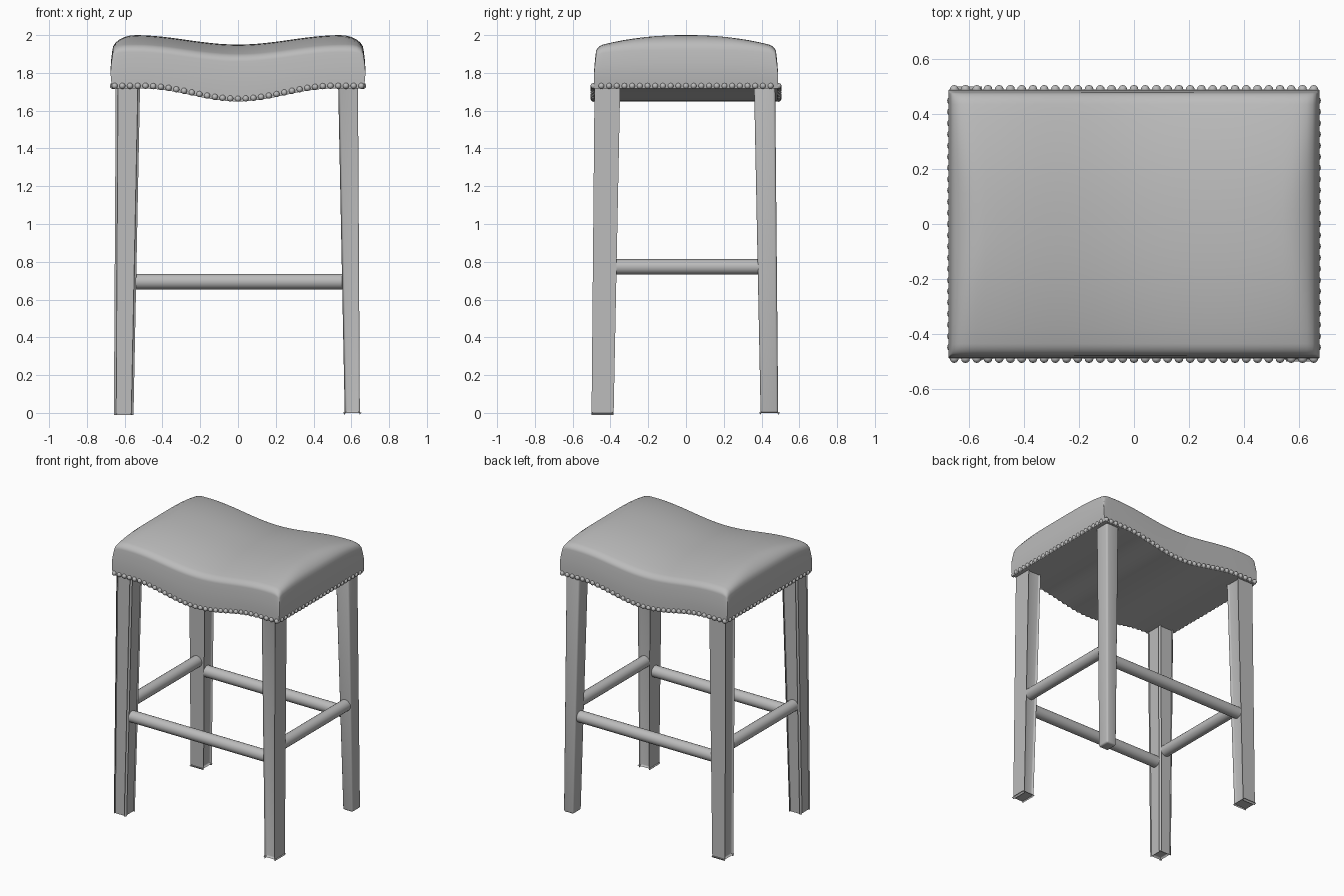
import bpy, bmesh, math
from mathutils import Matrix, Vector

if "Cube" in bpy.data.objects:
    bpy.data.objects.remove(bpy.data.objects["Cube"])

grey = bpy.data.materials.new("warm_grey")
grey.diffuse_color = (0.5, 0.5, 0.5, 1)
grey.use_nodes = True
grey.node_tree.nodes["Principled BSDF"].inputs["Base Color"].default_value = grey.diffuse_color


def finish(bm, name, angle=40):
    bmesh.ops.recalc_face_normals(bm, faces=bm.faces[:])
    me = bpy.data.meshes.new(name)
    bm.to_mesh(me)
    bm.free()
    ob = bpy.data.objects.new(name, me)
    bpy.context.collection.objects.link(ob)
    me.materials.append(grey)
    bpy.ops.object.select_all(action='DESELECT')
    ob.select_set(True)
    bpy.context.view_layer.objects.active = ob
    bpy.ops.object.shade_smooth_by_angle(angle=math.radians(angle))
    return ob


# Saddle seat: shaped top, bulging walls, curved underside
TX, TY = 0.665, 0.477     # half size at the top rim
BX, BY = 0.665, 0.488     # half size at the bottom rim


def lower_edge(x):
    return 1.683 - 0.034 * math.cos(math.pi * min(abs(x) / 0.5, 1))


def edge_drop(v, start, end, depth):
    t = min(max((abs(v) - start) / (end - start), 0), 1)
    return depth * (1 - math.sqrt(1 - t * t))


def top_height(x, y):
    saddle = 1.95 + 0.025 * (1 - math.cos(math.pi * min(abs(x) / 0.55, 1)))
    across = 0.058 * (abs(y) / 0.47) ** 2.2 + edge_drop(y, 0.435, TY, 0.03)
    return saddle - math.hypot(across, edge_drop(x, 0.54, TX, 0.08))


def samples(inner, outer, n):
    flat = [inner * (2 * i / n - 1) for i in range(n + 1)]
    rim = [inner + (outer - inner) * math.sin(math.pi / 2 * k / 6) for k in range(1, 7)]
    return [-v for v in reversed(rim)] + flat + rim


xs, ys = samples(0.54, TX, 24), samples(0.435, TY, 16)
nx, ny = len(xs), len(ys)
bm = bmesh.new()
top = [[bm.verts.new((x, y, top_height(x, y))) for y in ys] for x in xs]
low = [[bm.verts.new((x * BX / TX, y * BY / TY, lower_edge(x))) for y in ys] for x in xs]
for g in (top, low):
    for i in range(nx - 1):
        for j in range(ny - 1):
            bm.faces.new((g[i][j], g[i + 1][j], g[i + 1][j + 1], g[i][j + 1]))
ring = ([(i, 0) for i in range(nx - 1)] + [(nx - 1, j) for j in range(ny - 1)]
        + [(i, ny - 1) for i in range(nx - 1, 0, -1)] + [(0, j) for j in range(ny - 1, 0, -1)])
LEVELS = 6
cols = []
for i, j in ring:
    a, b = top[i][j], low[i][j]
    col = [a]
    for k in range(1, LEVELS):
        f = k / LEVELS
        p = a.co.lerp(b.co, f)
        bulge = math.sin(math.pi * f)
        p.x *= 1 + 0.014 * bulge
        p.y *= 1 + 0.008 * bulge
        col.append(bm.verts.new(p))
    cols.append(col + [b])
for n, c in enumerate(cols):
    d = cols[(n + 1) % len(cols)]
    for k in range(LEVELS):
        bm.faces.new((c[k], d[k], d[k + 1], c[k + 1]))
finish(bm, "seat", 45)

# Nail heads along the lower rim of the seat
spots = []
for s in (-1, 1):
    spots += [(-0.653 + 1.306 * i / 32, s * 0.489) for i in range(33)]
    spots += [(s * 0.663, -0.448 + 0.896 * i / 22) for i in range(23)]
bm = bmesh.new()
for x, y in spots:
    bmesh.ops.create_uvsphere(bm, u_segments=12, v_segments=8, radius=0.016,
                              matrix=Matrix.Translation((x, y, lower_edge(x) + 0.014)))
finish(bm, "nail_heads", 60)


# Tapered legs with softened edges
def leg(name, sx, sy):
    bm = bmesh.new()
    bmesh.ops.create_cube(bm, size=2)
    for v in bm.verts:
        up = v.co.z > 0
        outer_x, inner_x = (0.635, 0.53) if up else (0.645, 0.565)
        outer_y, inner_y = (0.472, 0.36) if up else (0.488, 0.395)
        v.co = Vector((sx * (outer_x if v.co.x > 0 else inner_x),
                       sy * (outer_y if v.co.y > 0 else inner_y), 1.75 if up else 0))
    bmesh.ops.bevel(bm, geom=bm.edges[:], offset=0.012, segments=3, profile=0.5,
                    affect='EDGES')
    finish(bm, name)


# Round stretchers between the legs
def stretcher(name, centre, length, axis):
    bm = bmesh.new()
    turn = Matrix.Rotation(math.pi / 2, 4, axis)
    bmesh.ops.create_cone(bm, cap_ends=True, segments=20, radius1=0.041, radius2=0.041,
                          depth=length, matrix=Matrix.Translation(centre) @ turn)
    finish(bm, name)


for sy, end in ((-1, "front"), (1, "back")):
    for sx, side in ((-1, "left"), (1, "right")):
        leg(f"{end}_{side}_leg", sx, sy)
    stretcher(f"{end}_stretcher", (0, sy * 0.43, 0.695), 1.14, 'Y')
for sx, side in ((-1, "left"), (1, "right")):
    stretcher(f"{side}_stretcher", (sx * 0.597, 0, 0.773), 0.80, 'X')
